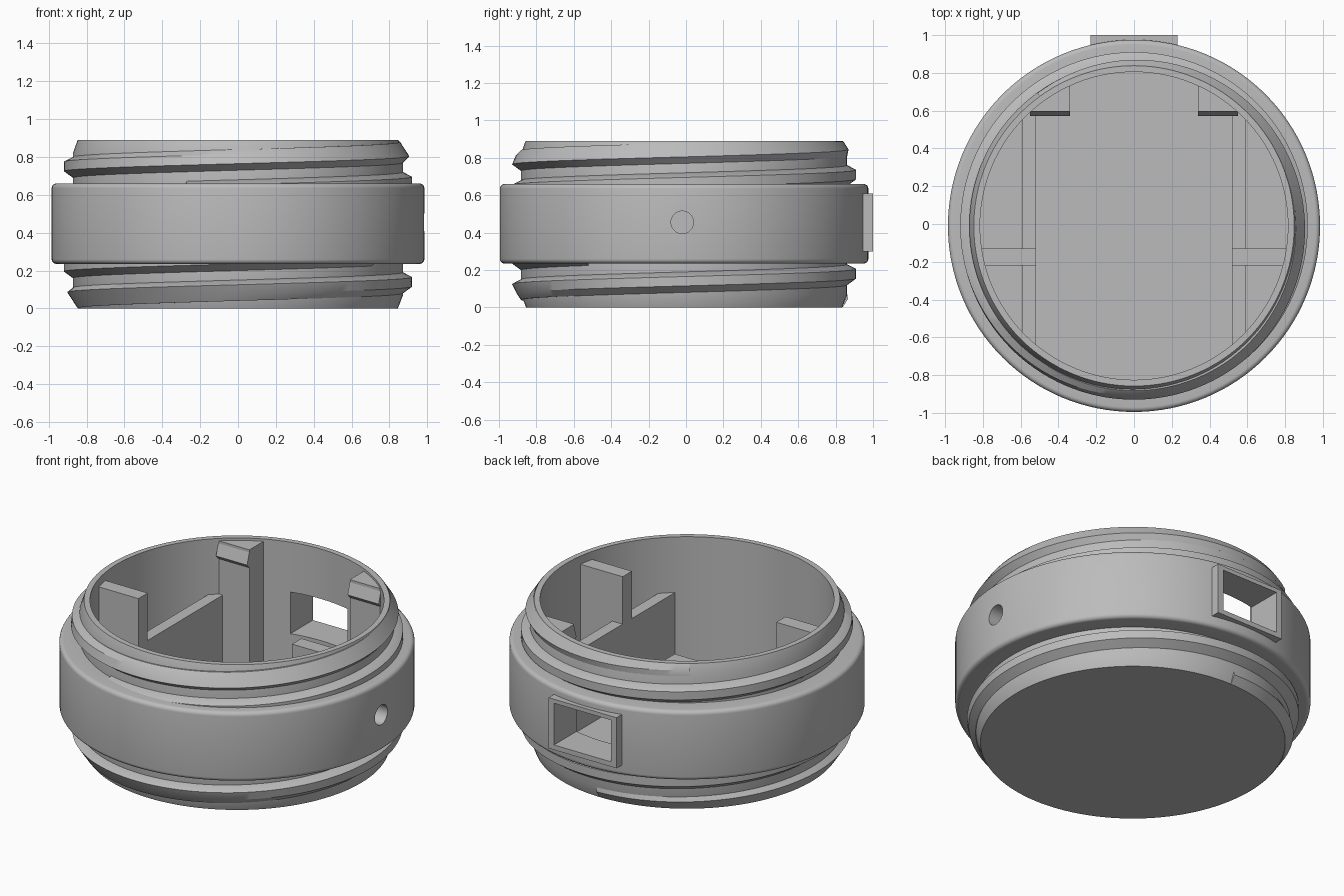
import bpy, bmesh, math
from mathutils import Matrix, Vector

if "Cube" in bpy.data.objects:
    bpy.data.objects.remove(bpy.data.objects["Cube"])

CY = -0.01            # centre of the round body
TOP = 0.89
WALL_IN = 0.815
FLOOR = 0.06

grey = bpy.data.materials.new("light grey plastic")
grey.use_nodes = True
grey.diffuse_color = (0.5, 0.5, 0.5, 1)
grey.node_tree.nodes["Principled BSDF"].inputs["Base Color"].default_value = (0.5, 0.5, 0.5, 1)


def finish(bm, name):
    bmesh.ops.remove_doubles(bm, verts=bm.verts, dist=1e-5)
    bmesh.ops.recalc_face_normals(bm, faces=bm.faces)
    mesh = bpy.data.meshes.new(name)
    bm.to_mesh(mesh)
    bm.free()
    mesh.materials.append(grey)
    ob = bpy.data.objects.new(name, mesh)
    bpy.context.collection.objects.link(ob)
    return ob


def activate(ob):
    bpy.ops.object.select_all(action='DESELECT')
    ob.select_set(True)
    bpy.context.view_layer.objects.active = ob


def smooth(ob):
    activate(ob)
    bpy.ops.object.shade_smooth_by_angle(angle=math.radians(30))


def box(name, x, y, z):
    bm = bmesh.new()
    size = (x[1] - x[0], y[1] - y[0], z[1] - z[0])
    mid = Vector((sum(x) / 2, sum(y) / 2, sum(z) / 2))
    bmesh.ops.create_cube(bm, size=1, matrix=Matrix.Translation(mid) @ Matrix.Diagonal((*size, 1)))
    return finish(bm, name)


def cylinder(name, r, depth, matrix, sides):
    bm = bmesh.new()
    bmesh.ops.create_cone(bm, cap_ends=True, segments=sides, radius1=r, radius2=r,
                          depth=depth, matrix=matrix)
    return finish(bm, name)


def boolean(ob, cutter, operation):
    cutter.hide_render = True
    mod = ob.modifiers.new("cut", 'BOOLEAN')
    mod.operation = operation
    mod.solver = 'EXACT'
    mod.object = cutter
    activate(ob)
    bpy.ops.object.modifier_apply(modifier=mod.name)


def lathe(name, profile, steps=128):
    bm = bmesh.new()
    verts = [bm.verts.new((r, CY, z)) for r, z in profile]
    edges = [bm.edges.new(pair) for pair in zip(verts, verts[1:])]
    bmesh.ops.spin(bm, geom=verts + edges, cent=(0, CY, 0), axis=(0, 0, 1),
                   angle=math.tau, steps=steps)
    return finish(bm, name)


def thread(name, z_at_right, start, end, limit):
    """Helical ridge whose crest is trimmed by the tapered end of the neck."""
    bm = bmesh.new()
    section = [(0.855, -0.06), (0.872, -0.06), (0.92, -0.025), (0.92, 0.025),
               (0.872, 0.05), (0.855, 0.05)]
    count = int((end - start) / math.tau * 128)
    rings = []
    for i in range(count + 1):
        a = start + (end - start) * i / count
        ring = []
        for r, dz in section:
            z = min(max(z_at_right + 0.16 * a / math.tau + dz, 0.002), TOP - 0.002)
            r = min(r, limit(z))
            ring.append(bm.verts.new((r * math.cos(a), CY + r * math.sin(a), z)))
        rings.append(ring)
    n = len(section)
    for a, b in zip(rings, rings[1:]):
        for k in range(n):
            bm.faces.new((a[k], a[(k + 1) % n], b[(k + 1) % n], b[k]))
    bm.faces.new(rings[0])
    bm.faces.new(rings[-1])
    return finish(bm, name)


# Cup body with a wide rounded collar
def fillet(z, sign):
    return [(0.96 + 0.025 * math.sin(t), z + sign * 0.025 * (1 - math.cos(t)))
            for t in [k * math.pi / 10 for k in range(6)]]


profile = ([(0, 0), (0.845, 0), (0.872, 0.07), (0.872, 0.235)]
           + fillet(0.235, 1) + fillet(0.66, -1)[::-1]
           + [(0.872, 0.66), (0.872, 0.82), (0.848, TOP), (WALL_IN, TOP),
              (WALL_IN, FLOOR), (0, FLOOR)])
body = lathe("cup_body", profile)
port_frame = box("port_frame", (-0.23, 0.23), (0.86, 1.0), (0.30, 0.61))

# Port through the back and round hole in the left side
port_cutter = box("port_cutter", (-0.193, 0.193), (0.6, 1.2), (0.33, 0.585))
hole_cutter = cylinder("hole_cutter", 0.06, 0.5,
                       Matrix.Translation((0.9, -0.02, 0.455)) @ Matrix.Rotation(math.pi / 2, 4, 'Y'), 32)
boolean(body, port_cutter, 'DIFFERENCE')
boolean(port_frame, port_cutter, 'DIFFERENCE')
boolean(body, hole_cutter, 'DIFFERENCE')
smooth(body)

# Screw threads on both necks
smooth(thread("upper_thread", 0.67, -0.6 * math.pi, 2.7 * math.pi,
              lambda z: 0.85 + 0.65 * (TOP - z)))
smooth(thread("lower_thread", 0.14, -1.5 * math.pi, 1.8 * math.pi,
              lambda z: 0.847 + 0.65 * z))

# Inner fittings, trimmed to the round wall and mirrored
trim = cylinder("trim_cylinder", 0.84, 2, Matrix.Translation((0, CY, 0.5)), 128)
base = FLOOR - 0.02
for side, s in (("left", 1), ("right", -1)):
    def span(a, b):
        return tuple(sorted((s * a, s * b)))
    parts = [
        box(side + "_rail", span(0.52, 0.59), (-0.8, 0.6), (base, 0.55)),
        box(side + "_cross_post", span(0.52, 0.9), (-0.22, -0.13), (base, 0.84)),
        box(side + "_back_block", span(0.34, 0.9), (0.595, 0.9), (base, 0.875)),
    ]
    for part in parts:
        boolean(part, trim, 'INTERSECT')

    # Snap clip leaning out of the back block
    bm = bmesh.new()
    outline = [(0.6, 0.875), (0.573, 0.79), (0.6, 0.76)]
    face = bm.faces.new([bm.verts.new((s * 0.34, y, z)) for y, z in outline])
    moved = bmesh.ops.extrude_face_region(bm, geom=[face])["geom"]
    bmesh.ops.translate(bm, vec=(s * 0.21, 0, 0),
                        verts=[g for g in moved if isinstance(g, bmesh.types.BMVert)])
    finish(bm, side + "_snap_clip")

for helper in (port_cutter, hole_cutter, trim):
    bpy.data.objects.remove(helper)
